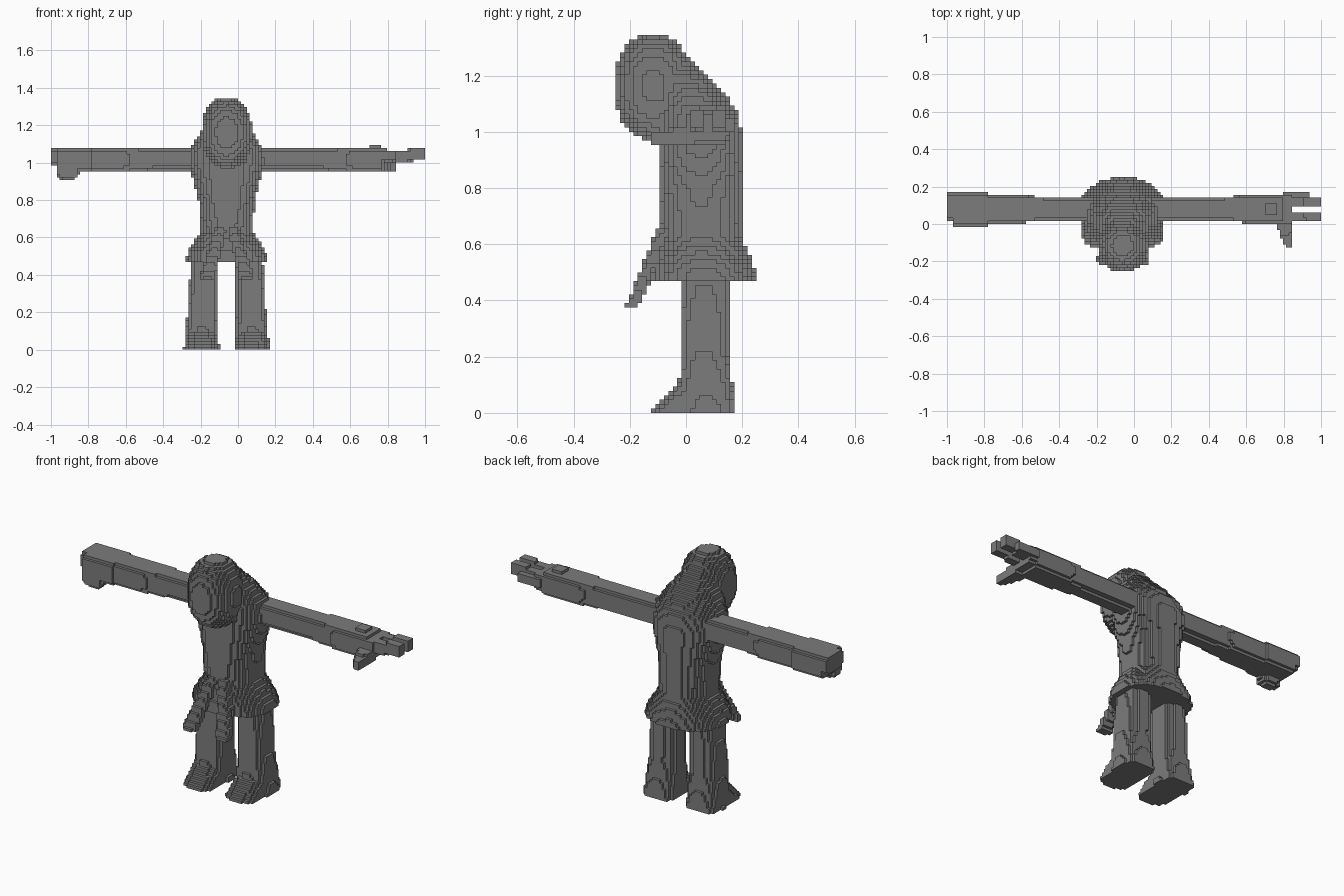
import bpy
import math

old = bpy.data.objects.get("Cube")
if old:
    bpy.data.objects.remove(old, do_unlink=True)

BLOCK = 2 / 128
MIDDLE = -0.06   # centre line of the body
filled = {}      # block -> part name, first part keeps the block

stone = bpy.data.materials.new("stone grey")
stone.use_nodes = True
grey = (0.2, 0.2, 0.2, 1)
stone.diffuse_color = grey
stone.node_tree.nodes["Principled BSDF"].inputs["Base Color"].default_value = grey


def span(low, high):
    """Block indices touching the interval."""
    return range(math.floor(low / BLOCK), math.ceil(high / BLOCK))


def offset(index, low, high):
    """Distance of a block centre from the interval middle, in half widths."""
    centre = (index + 0.5) * BLOCK
    return abs(2 * centre - low - high) / (high - low)


def section(stations, position):
    """Interpolate the cross-section bounds along the loft."""
    for start, end in zip(stations, stations[1:]):
        if start[0] <= position <= end[0]:
            blend = (position - start[0]) / (end[0] - start[0])
            return [p + (q - p) * blend for p, q in zip(start[1:], end[1:])]
    return None


def loft(name, axis, stations, power):
    """Fill rounded sections strung along an axis; the cross axes follow in x, y, z order."""
    for layer in span(stations[0][0], stations[-1][0]):
        bounds = section(stations, (layer + 0.5) * BLOCK)
        if bounds is None:
            continue
        a_low, a_high, b_low, b_high = bounds
        for a in span(a_low, a_high):
            for b in span(b_low, b_high):
                reach = offset(a, a_low, a_high) ** power + offset(b, b_low, b_high) ** power
                if reach <= 1:
                    cell = [a, b]
                    cell.insert(axis, layer)
                    filled.setdefault(tuple(cell), name)


def ball(name, centre, radii, power):
    """Fill a rounded ellipsoid."""
    limits = [(c - r, c + r) for c, r in zip(centre, radii)]
    for x in span(*limits[0]):
        for y in span(*limits[1]):
            for z in span(*limits[2]):
                cell = (x, y, z)
                if sum(offset(i, *pair) ** power for i, pair in zip(cell, limits)) <= 1:
                    filled.setdefault(cell, name)


def beam(name, start, end, box, power=4):
    """Fill a straight rounded bar along x."""
    loft(name, 0, [(start, *box), (end, *box)], power)


# Hooded head, leaning forward
ball("head", (MIDDLE, -0.115, 1.16), (0.135, 0.138, 0.19), 2.2)

# Tunic with hunched back and flared skirt: height, half width, front, back
tunic = [(0.47, 0.22, -0.12, 0.25), (0.52, 0.21, -0.12, 0.24), (0.63, 0.14, -0.09, 0.2),
         (0.8, 0.15, -0.1, 0.2), (1, 0.2, -0.1, 0.2), (1.08, 0.19, -0.1, 0.18),
         (1.18, 0.13, -0.1, 0.1), (1.28, 0.05, -0.1, 0)]
loft("tunic", 2, [(z, MIDDLE - half, MIDDLE + half, front, back)
                  for z, half, front, back in tunic], 2.3)

# Legs, feet and front cloth tails, measured on the left
lower_parts = {
    "leg": [(0, -0.02, 0.17, -0.03, 0.18), (0.2, -0.01, 0.15, -0.02, 0.15),
            (0.5, -0.01, 0.13, -0.02, 0.15)],
    "foot": [(0, -0.02, 0.16, -0.13, 0.1), (0.1, 0, 0.15, -0.03, 0.1)],
    "tail": [(0.37, 0.01, 0.09, -0.22, -0.17), (0.66, -0.06, 0, -0.1, -0.05)],
}

# Sleeves widening to the cuff: front, back, bottom, top
sleeve = (0.02, 0.14, 0.96, 1.08)
cuff = (0, 0.16, 0.95, 1.08)
arm = [(0, *sleeve), (0.45, *sleeve), (0.65, *cuff), (0.8, *cuff)]

for side, sign in (("left", 1), ("right", -1)):
    for part, rows in lower_parts.items():
        if sign < 0:
            rows = [(z, 2 * MIDDLE - outer, 2 * MIDDLE - inner, front, back)
                    for z, inner, outer, front, back in rows]
        loft(side + "_" + part, 2, rows, 3)
    loft(side + "_arm", 0, [(sign * x, *box) for x, *box in arm][::sign], 4)

# Open left hand with knuckle, fingers and forward thumb
beam("left_hand", 0.75, 0.84, (0, 0.16, 0.97, 1.07))
beam("left_hand", 0.71, 0.77, (0.05, 0.11, 1.05, 1.1))
for inner in (0.02, 0.09):
    outer = inner + 0.05
    loft("left_hand", 0, [(0.8, inner, outer, 0.99, 1.06), (1, inner, outer, 1.02, 1.08)], 8)
beam("left_hand", 0.8, 0.94, (0.14, 0.17, 1, 1.05), 8)
loft("left_hand", 1, [(-0.13, 0.81, 0.84, 0.95, 1), (0.03, 0.75, 0.84, 0.95, 1.02)], 6)

# Curled right hand with lowered thumb
beam("right_hand", -1, -0.97, (0.02, 0.17, 0.98, 1.08))
beam("right_hand", -0.97, -0.78, (-0.02, 0.17, 0.95, 1.08))
ball("right_hand", (-0.91, 0.02, 0.96), (0.06, 0.04, 0.05), 3)


def exposed_faces(cells, verts):
    """List the block sides with no neighbour, sharing corner vertices."""
    faces = []
    for cell in cells:
        for axis in range(3):
            across, along = (axis + 1) % 3, (axis + 2) % 3
            for step in (0, 1):
                near = list(cell)
                near[axis] += 2 * step - 1
                if tuple(near) in filled:
                    continue
                loop = []
                for right, up in ((0, 0), (1, 0), (1, 1), (0, 1)):
                    corner = list(cell)
                    corner[axis] += step
                    corner[across] += right
                    corner[along] += up
                    loop.append(verts.setdefault(tuple(corner), len(verts)))
                faces.append(loop if step else loop[::-1])
    return faces


# Each part becomes a block mesh made of its exposed faces only
for name in dict.fromkeys(filled.values()):
    verts = {}
    faces = exposed_faces([c for c, owner in filled.items() if owner == name], verts)
    mesh = bpy.data.meshes.new(name)
    mesh.from_pydata([[k * BLOCK for k in corner] for corner in verts], [], faces)
    mesh.materials.append(stone)
    bpy.context.collection.objects.link(bpy.data.objects.new(name, mesh))
